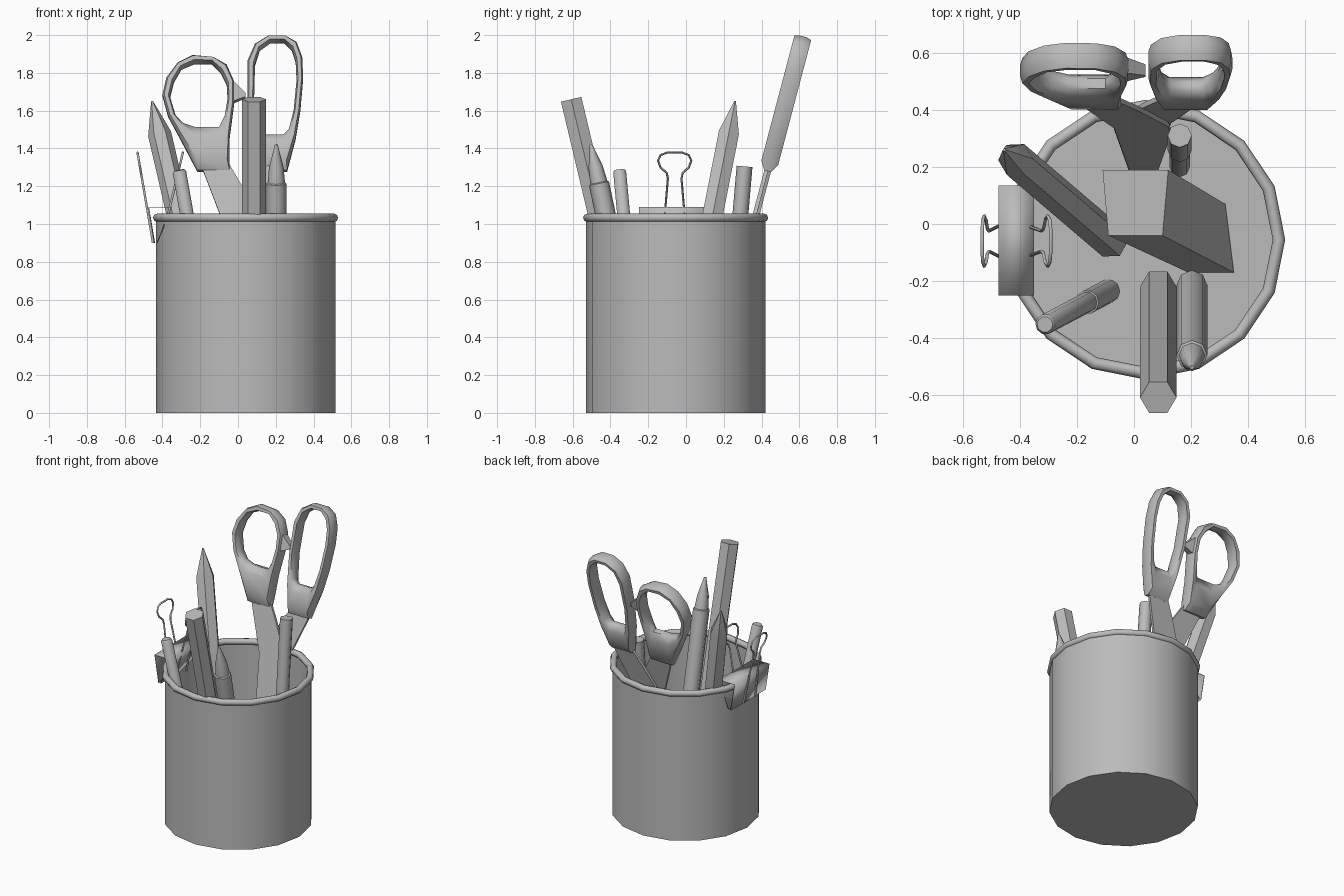
import bpy, bmesh
from math import cos, sin, tau, radians
from mathutils import Vector

if "Cube" in bpy.data.objects:
    bpy.data.objects.remove(bpy.data.objects["Cube"])

GREY = (0.5, 0.5, 0.5, 1)
mat = bpy.data.materials.new("plain grey")
mat.use_nodes = True
mat.diffuse_color = GREY
mat.node_tree.nodes["Principled BSDF"].inputs["Base Color"].default_value = GREY


def finish(obj, angle=30):
    obj.data.materials.append(mat)
    bpy.ops.object.select_all(action='DESELECT')
    obj.select_set(True)
    bpy.context.view_layer.objects.active = obj
    bpy.ops.object.shade_smooth_by_angle(angle=radians(angle))
    return obj


def add_mesh(name, verts, faces, angle=30):
    bm = bmesh.new()
    vs = [bm.verts.new(v) for v in verts]
    for f in faces:
        bm.faces.new([vs[i] for i in f])
    bmesh.ops.recalc_face_normals(bm, faces=bm.faces)
    me = bpy.data.meshes.new(name)
    bm.to_mesh(me)
    bm.free()
    obj = bpy.data.objects.new(name, me)
    bpy.context.collection.objects.link(obj)
    return finish(obj, angle)


def grid_faces(rows, cols, close_rows=False):
    """Quads joining closed rings of points."""
    return [(r * cols + c, r * cols + (c + 1) % cols,
             (r + 1) % rows * cols + (c + 1) % cols, (r + 1) % rows * cols + c)
            for r in range(rows if close_rows else rows - 1) for c in range(cols)]


def lathe(name, base, top, profile, sides, angle=30, closed=False):
    """Rings of (distance along axis, radius) turned about base-top."""
    base, top = Vector(base), Vector(top)
    w = (top - base).normalized()
    u = (Vector((1, 0, 0)) - w * w.x).normalized()
    v = w.cross(u)
    verts = [base + w * d + (u * cos(tau * i / sides) + v * sin(tau * i / sides)) * r
             for d, r in profile for i in range(sides)]
    faces = grid_faces(len(profile), sides, closed)
    if not closed:
        n = len(verts)
        faces += [tuple(range(sides)), tuple(range(n - sides, n))]
    return add_mesh(name, verts, faces, angle)


def prism(name, front, back, angle=30):
    n = len(front)
    faces = grid_faces(2, n) + [tuple(range(n)), tuple(range(n, 2 * n))]
    return add_mesh(name, front + back, faces, angle)


# Cup: hollow sixteen-sided body with a rolled rim
CUP = Vector((0.04, -0.055, 0))
UP = Vector((0, 0, 1))
lathe("cup_body", CUP, CUP + UP,
      [(0, 0.475), (1.03, 0.475), (1.03, 0.465), (0.012, 0.465)], 16)
rim = [(1.033 + 0.022 * sin(tau * i / 8), 0.468 + 0.022 * cos(tau * i / 8)) for i in range(8)]
lathe("cup_rim", CUP, CUP + UP, rim, 16, 50, closed=True)


# Pencils and pens; profiles are measured down from the upper end
def stick(name, base, top, profile, sides, angle=30):
    length = (Vector(top) - Vector(base)).length
    rings = [(0, profile[-1][1])] + [(length - d, r) for d, r in reversed(profile)]
    return lathe(name, base, top, rings, sides, angle)


stick("flat_pencil", (0.085, -0.22, 0.03), (0.085, -0.608, 1.66), [(0, 0.064)], 6)
stick("sharp_pencil", (-0.08, -0.06, 0.03), (-0.455, 0.26, 1.65),
      [(0, 0.005), (0.18, 0.062)], 6)
stick("crayon", (0.203, -0.215, 0.03), (0.203, -0.503, 1.42),
      [(0, 0.008), (0.03, 0.015), (0.12, 0.038), (0.205, 0.046), (0.21, 0.054)], 8, 50)
stick("slim_pen", (-0.09, -0.235, 0.03), (-0.312, -0.352, 1.285),
      [(0, 0.028), (0.01, 0.036), (0.85, 0.036), (0.851, 0.042)], 10, 40)
stick("marker", (0.16, 0.2, 0.03), (0.16, 0.31, 1.305),
      [(0, 0.042), (0.6, 0.042), (0.601, 0.036)], 8, 50)

# Slanted eraser inside the cup
prism("eraser",
      [(-0.11, 0.19, 0.5), (0.12, 0.19, 0.5), (0.1, -0.04, 0.5), (-0.09, -0.04, 0.5)],
      [(0.1, 0.07, 0.02), (0.32, 0.07, 0.02), (0.35, -0.17, 0.02), (0.19, -0.17, 0.02)], 60)


# Scissors lie in a plane that leans backwards
def lean(x, z, off):
    return (x, 0.432 + 0.264 * (z - 1.28) + 0.967 * off, z - 0.255 * off)


SECTION = [(1, 0.4), (0.55, 1), (-0.55, 1), (-1, 0.4),
           (-1, -0.4), (-0.55, -1), (0.55, -1), (1, -0.4)]


def handle(name, loop):
    """Loop rows hold the outer x, z and the inner x, z."""
    verts = []
    for ox, oz, ix, iz in loop:
        for s, t in SECTION:
            k = (1 + s) / 2
            verts.append(lean(ix + (ox - ix) * k, iz + (oz - iz) * k, 0.046 * t))
    add_mesh(name, verts, grid_faces(len(loop), len(SECTION), True), 55)


handle("round_handle", [
    (-.045, 1.28, -.1, 1.51), (-.045, 1.45, -.07, 1.57), (-.02, 1.64, -.055, 1.66),
    (-.02, 1.75, -.06, 1.74), (-.06, 1.84, -.09, 1.8), (-.13, 1.88, -.14, 1.85),
    (-.24, 1.89, -.23, 1.85), (-.32, 1.85, -.3, 1.82), (-.38, 1.77, -.34, 1.75),
    (-.4, 1.68, -.36, 1.67), (-.37, 1.57, -.33, 1.57), (-.31, 1.46, -.29, 1.53),
    (-.215, 1.28, -.23, 1.51)])
handle("long_handle", [
    (.1, 1.28, .13, 1.47), (.07, 1.45, .105, 1.5), (.05, 1.65, .085, 1.65),
    (.05, 1.86, .09, 1.84), (.09, 1.95, .115, 1.92), (.16, 1.993, .17, 1.96),
    (.25, 1.993, .245, 1.96), (.31, 1.96, .285, 1.92), (.34, 1.88, .305, 1.86),
    (.345, 1.77, .31, 1.76), (.33, 1.6, .295, 1.6), (.305, 1.45, .27, 1.5),
    (.26, 1.28, .24, 1.47)])

# Stop spur between the handles
prism("handle_spur",
      [lean(-0.035, z, o) for z, o in ((1.76, -.03), (1.76, .03), (1.64, .03), (1.64, -.03))],
      [lean(0.04, z, o) for z, o in ((1.69, -.02), (1.69, .02), (1.67, .02), (1.67, -.02))])

# Crossing blades, one the mirror of the other
BLADE = [(-.2, 1.32), (-.05, 1.32), (.02, 1.2), (.12, 1.0), (.13, .9),
         (.05, .05), (.02, .05), (-.07, .98)]
for name, side, near, far in (("front_blade", 1, -0.018, 0), ("back_blade", -1, 0, 0.018)):
    outline = [(0.03 + side * (x - 0.03), z) for x, z in BLADE]
    prism(name, [lean(x, z, near) for x, z in outline], [lean(x, z, far) for x, z in outline])

# Binder clip: folded sheet body and two wire loops
fold = [(-0.445, 0.9), (-0.475, 1.09), (-0.35, 1.09), (-0.425, 0.9)]
clip = add_mesh("clip_body", [(x, y, z) for y in (-0.25, 0.135) for x, z in fold],
                [(i, i + 1, i + 5, i + 4) for i in range(3)])
clip.modifiers.new("thickness", 'SOLIDIFY').thickness = 0.006

half = [(.065, .9), (.036, 1.24), (.042, 1.27), (.075, 1.3), (.088, 1.335),
        (.075, 1.365), (.04, 1.378)]
wire = half + [(-y, z) for y, z in reversed(half)]
for name, low, high in (("outer_clip_wire", -0.45, -0.532), ("inner_clip_wire", -0.405, -0.292)):
    curve = bpy.data.curves.new(name, 'CURVE')
    curve.dimensions = '3D'
    curve.bevel_depth = 0.006
    curve.bevel_resolution = 1
    spline = curve.splines.new('POLY')
    spline.points.add(len(wire) - 1)
    for p, (y, z) in zip(spline.points, wire):
        p.co = (low + (high - low) * (z - 0.9) / 0.478, y - 0.06, z, 1)
    obj = bpy.data.objects.new(name, curve)
    bpy.context.collection.objects.link(obj)
    bpy.ops.object.select_all(action='DESELECT')
    obj.select_set(True)
    bpy.context.view_layer.objects.active = obj
    bpy.ops.object.convert(target='MESH')
    finish(bpy.context.object, 60)
